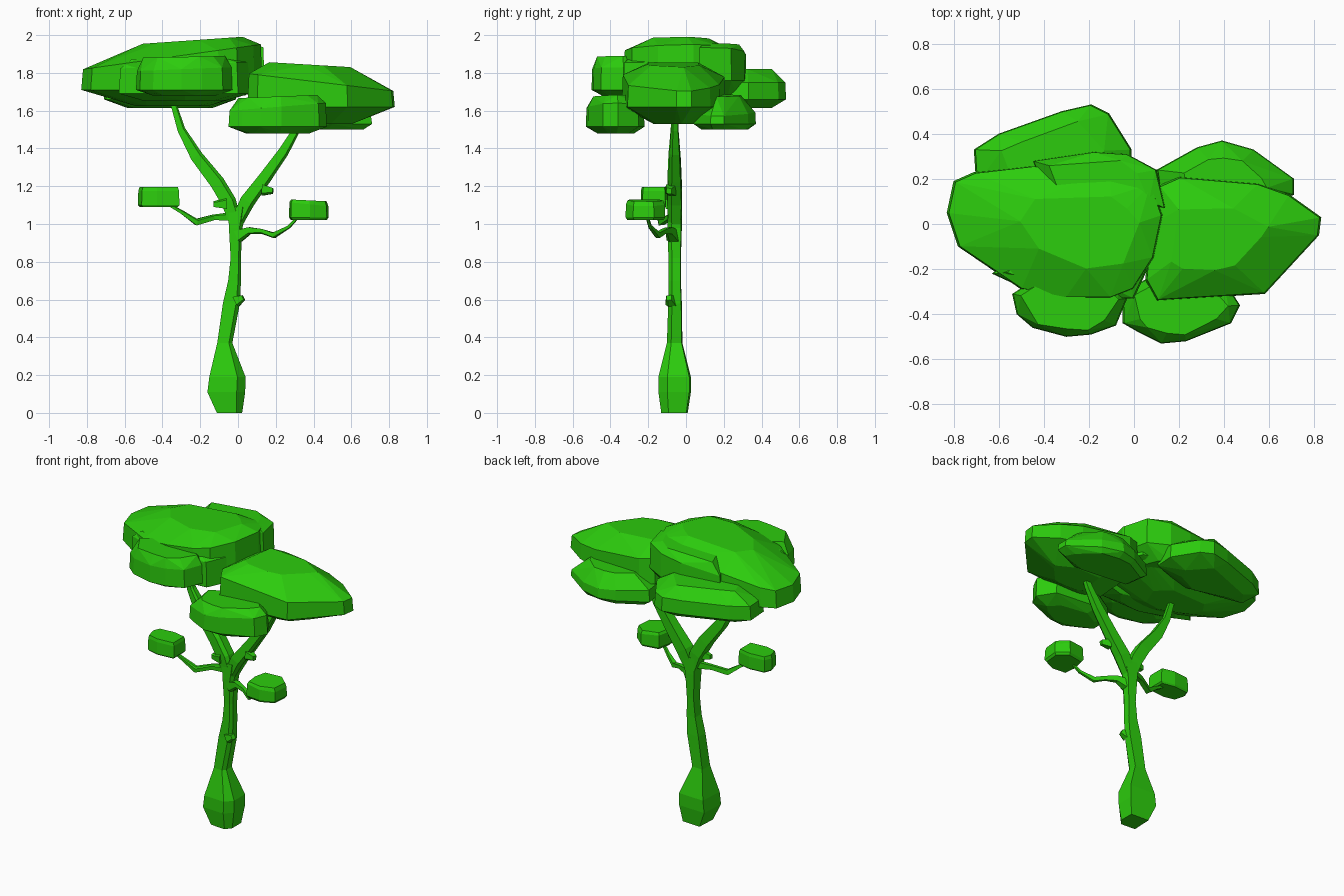
import bpy, bmesh, math
from mathutils import Vector

green = bpy.data.materials.new("green")
green.diffuse_color = (0.025, 0.6, 0.004, 1)


def finish(name, bm):
    bmesh.ops.recalc_face_normals(bm, faces=bm.faces[:])
    mesh = bpy.data.meshes.new(name)
    bm.to_mesh(mesh)
    bm.free()
    mesh.materials.append(green)
    ob = bpy.data.objects.new(name, mesh)
    bpy.context.collection.objects.link(ob)
    return ob


def loft(name, rings):
    """Skin a list of equal-length point rings and cap both ends."""
    bm = bmesh.new()
    loops = [[bm.verts.new(p) for p in ring] for ring in rings]
    n = len(loops[0])
    for a, b in zip(loops, loops[1:]):
        for i in range(n):
            j = (i + 1) % n
            bm.faces.new((a[i], a[j], b[j], b[i]))
    bm.faces.new(loops[0][::-1])
    bm.faces.new(loops[-1])
    return finish(name, bm)


# Squarish section with one clipped corner, half-widths of 1
SECTION = [(1, .9), (-.9, 1), (-1, -.9), (.55, -1), (1, -.45)]


def limb(name, path):
    """Tapered faceted tube along (x, y, z, half width) points."""
    pts = [Vector(p[:3]) for p in path]
    rings = []
    for i, p in enumerate(pts):
        d = (pts[min(i + 1, len(pts) - 1)] - pts[max(i - 1, 0)]).normalized()
        v = Vector((0, 1, 0))
        u = v.cross(d).normalized()
        v = d.cross(u)
        rings.append([p + path[i][3] * (u * a + v * b) for a, b in SECTION])
    return loft(name, rings)


def puff(name, outline, zb, z0, z1, z2, sb=0.65, st=0.55, tilt=0.0, rim=0.98, shift=(0, 0)):
    """Faceted leaf mass: plan outline swept through rim and inset caps, then hulled."""
    xs, ys = [p[0] for p in outline], [p[1] for p in outline]
    cx, cy = (min(xs) + max(xs)) / 2, (min(ys) + max(ys)) / 2
    bm = bmesh.new()
    for z, s, t, move in ((zb, sb, 0, 0), (z0, 1, 0, 0), (z1, rim, tilt, 0), (z2, st, tilt * 0.5, 1)):
        for i, (x, y) in enumerate(outline):
            k = s * (1 - 0.12 * (i % 2)) if s < 0.9 else s
            px = cx + (x - cx) * k + shift[0] * move
            py = cy + (y - cy) * k + shift[1] * move
            bm.verts.new((px, py, z + t * (px - cx)))
    hull = bmesh.ops.convex_hull(bm, input=bm.verts[:])
    bmesh.ops.delete(bm, geom=list({v for v in hull["geom_interior"] + hull["geom_unused"]
                                    if isinstance(v, bmesh.types.BMVert)}), context='VERTS')
    bmesh.ops.dissolve_limit(bm, angle_limit=math.radians(3), verts=bm.verts[:], edges=bm.edges[:])
    return finish(name, bm)


# Trunk with swollen foot: z, centre x, centre y, half width x, half width y
profile = [(0, -.045, -.061, .067, .07), (.11, -.062, -.06, .1, .086), (.19, -.056, -.06, .096, .086),
           (.37, -.07, -.06, .04, .041), (.58, -.035, -.058, .045, .036), (.7, -.018, -.06, .034, .033),
           (.82, -.012, -.06, .027, .033), (.98, -.012, -.06, .036, .038), (1.09, -.003, -.06, .05, .038)]
loft("trunk", [[(cx + rx * a, cy + ry * b, z) for a, b in SECTION] for z, cx, cy, rx, ry in profile])

# Forked main branches
limb("left_branch", [(-.01, -.06, 1.0, .033), (-.05, -.06, 1.12, .04), (-.11, -.06, 1.22, .039),
                     (-.22, -.06, 1.36, .033), (-.30, -.06, 1.5, .021), (-.355, -.06, 1.68, .014)])
limb("right_branch", [(-.01, -.06, 1.0, .033), (.05, -.06, 1.12, .04), (.14, -.06, 1.24, .034),
                      (.24, -.06, 1.38, .028), (.31, -.06, 1.5, .02), (.36, -.06, 1.62, .015)])

# Thin twigs that carry the low leaf clumps
limb("left_twig", [(-.02, -.06, 1.04, .024), (-.13, -.09, 1.035, .015), (-.22, -.13, 1.01, .017),
                   (-.30, -.15, 1.065, .01), (-.38, -.16, 1.11, .007)])
limb("right_twig", [(.0, -.07, .935, .034), (.06, -.09, .965, .019), (.13, -.12, .96, .013),
                    (.19, -.15, .94, .015), (.27, -.19, .985, .009), (.33, -.21, 1.05, .007)])

# Broken stubs
for i, (a, b) in enumerate((((.13, -.08, 1.18), (.185, -.09, 1.175)),
                            ((-.06, -.08, 1.11), (-.13, -.08, 1.105)),
                            ((-.01, -.08, .59), (.028, -.09, .61)))):
    limb(f"stub_{i + 1}", [(*a, .03), (*b, .015)])

# Low leaf clumps
puff("left_clump", [(-.53, -.15), (-.51, -.22), (-.43, -.24), (-.31, -.23), (-.31, -.11), (-.40, -.09), (-.51, -.10)],
     1.09, 1.1, 1.175, 1.195, sb=.92, st=.92)
puff("right_clump", [(.27, -.22), (.28, -.31), (.38, -.32), (.47, -.28), (.48, -.17), (.41, -.11), (.29, -.13)],
     1.02, 1.035, 1.105, 1.125, sb=.9, st=.9, tilt=-.1)

# Left canopy
puff("left_canopy", [(-.83, .05), (-.80, .19), (-.71, .23), (-.45, .26), (-.1, .25), (.08, .18), (.13, .04),
                     (.09, -.15), (0, -.29), (-.1, -.33), (-.3, -.33), (-.5, -.29), (-.68, -.17), (-.78, -.1)],
     1.625, 1.71, 1.885, 1.965, sb=.4, tilt=.14, shift=(.11, 0))
puff("left_canopy_back", [(-.45, .28), (-.18, .32), (-.03, .31), (.1, .24), (.14, .07), (-.1, .1), (-.4, .15)],
     1.68, 1.76, 1.90, 1.945, st=.75, tilt=.12)
puff("left_canopy_front", [(-.63, -.22), (-.5, -.28), (-.28, -.34), (0, -.33), (.06, -.2), (-.3, -.05), (-.55, -.15)],
     1.655, 1.69, 1.84, 1.88, st=.8, tilt=.05)
puff("left_front_clump", [(-.54, -.31), (-.52, -.4), (-.45, -.46), (-.3, -.5), (-.19, -.49), (-.08, -.45),
                          (-.03, -.33), (-.1, -.22), (-.4, -.22)], 1.68, 1.71, 1.82, 1.885, st=.85, tilt=.04)
puff("left_back_clump", [(-.71, .33), (-.6, .4), (-.46, .43), (-.32, .5), (-.19, .53), (-.11, .49), (-.01, .33),
                         (-.02, .2), (-.3, .1), (-.7, .18)], 1.615, 1.66, 1.75, 1.82, st=.65)

# Right canopy
puff("right_canopy", [(.05, -.25), (.1, -.34), (.4, -.32), (.58, -.31), (.67, -.17), (.82, -.05), (.83, .03),
                      (.69, .13), (.55, .18), (.2, .21), (.11, .17), (.07, 0)],
     1.53, 1.62, 1.75, 1.84, sb=.42, tilt=-.12, st=.55, shift=(-.06, 0))
puff("right_front_clump", [(-.05, -.3), (-.05, -.44), (.02, -.48), (.12, -.53), (.23, -.52), (.43, -.44),
                           (.47, -.36), (.4, -.25), (.1, -.22)], 1.48, 1.515, 1.62, 1.675, st=.8, tilt=.08)
puff("right_back_clump", [(.1, .24), (.2, .28), (.28, .34), (.39, .37), (.53, .33), (.71, .2), (.71, .13),
                          (.5, .04), (.12, .1)], 1.5, 1.53, 1.59, 1.68, sb=.85, st=.6, tilt=-.06)
